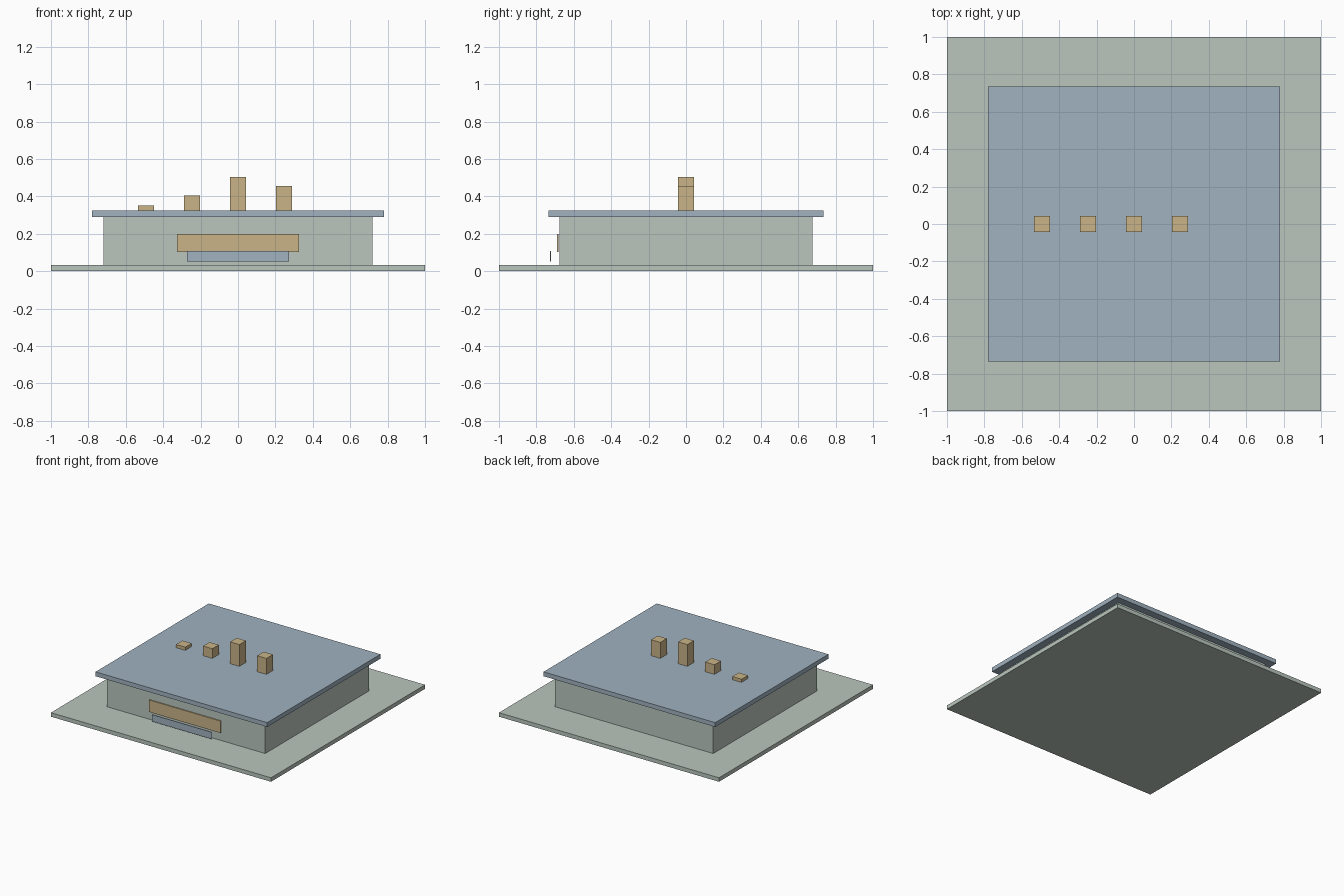
import bpy

cube = bpy.data.objects.get("Cube")
if cube:
    bpy.data.objects.remove(cube, do_unlink=True)


def material(name, rgb):
    """Flat material from display colour values, converted to linear."""
    lin = [((c / 255 + 0.055) / 1.055) ** 2.4 for c in rgb] + [1.0]
    mat = bpy.data.materials.new(name)
    mat.use_nodes = True
    mat.diffuse_color = lin
    mat.node_tree.nodes["Principled BSDF"].inputs["Base Color"].default_value = lin
    return mat


def box(name, mat, x, y, z):
    """Box spanning the (low, high) pairs on each axis."""
    spans = (x, y, z)
    bpy.ops.mesh.primitive_cube_add(size=1, location=[(a + b) / 2 for a, b in spans])
    obj = bpy.context.object
    obj.name = name
    obj.scale = [b - a for a, b in spans]
    bpy.ops.object.transform_apply(location=False, rotation=False, scale=True)
    obj.data.materials.append(mat)
    return obj


stone = material("pale_grey_green", (186, 198, 190))
slate = material("grey_blue", (160, 178, 192))
sand = material("sand", (202, 180, 136))

# Ground slab, building body and overhanging roof
box("ground_slab", stone, (-1, 1), (-1, 1), (0, 0.033))
box("building_body", stone, (-0.72, 0.72), (-0.675, 0.675), (0.033, 0.29))
box("roof_slab", slate, (-0.78, 0.78), (-0.735, 0.735), (0.29, 0.326))

# Thin panels standing in front of the facade
box("upper_front_panel", sand, (-0.325, 0.325), (-0.691, -0.683), (0.102, 0.2))
box("lower_front_panel", slate, (-0.272, 0.272), (-0.728, -0.723), (0.052, 0.108))

# Row of roof blocks with differing heights
half = 0.042
for i, top in enumerate((0.352, 0.405, 0.505, 0.457)):
    cx = (i - 2) * 0.246
    box(f"roof_block_{i + 1}", sand, (cx - half, cx + half), (-half, half), (0.326, top))
